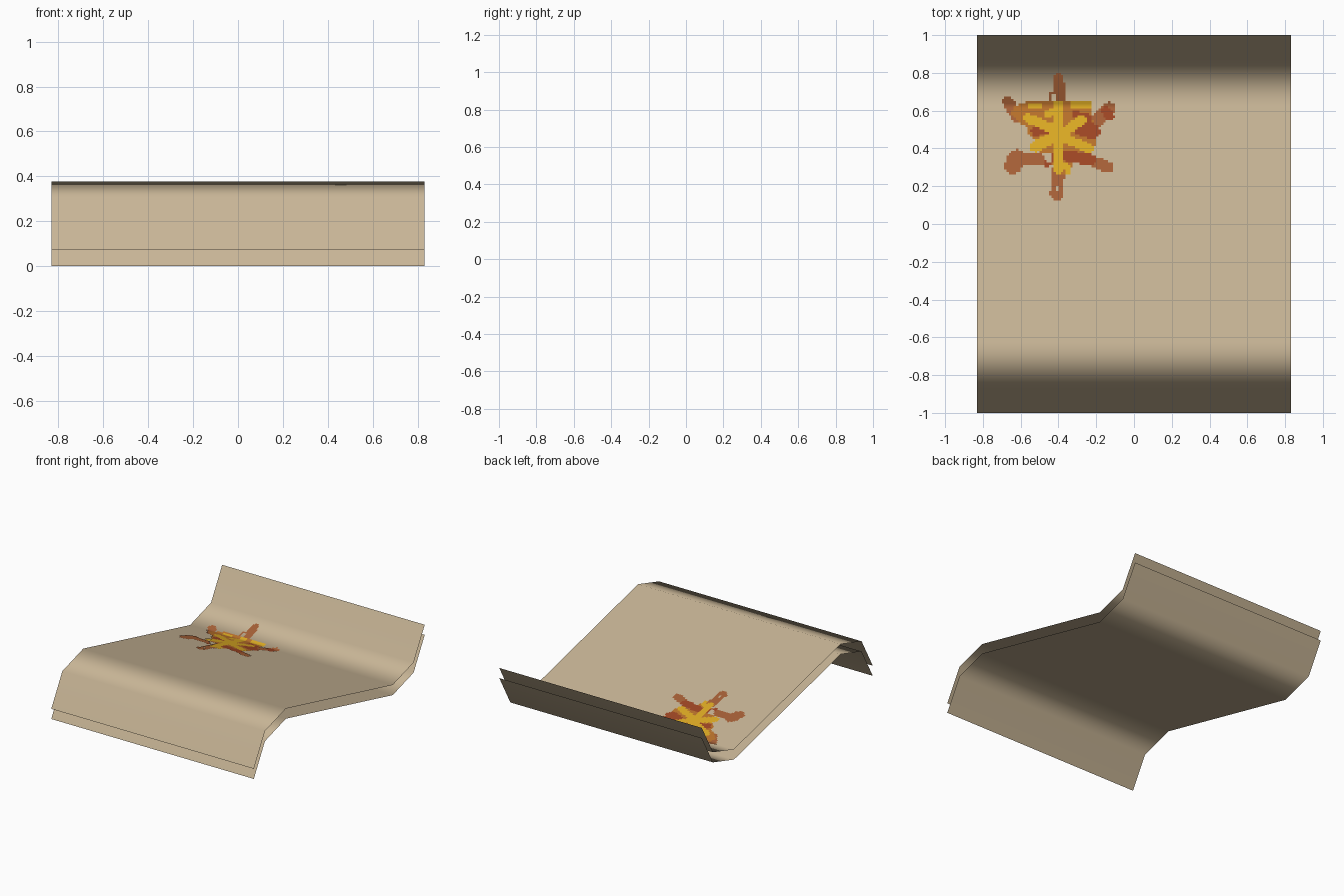
import bpy
from mathutils import Vector

if "Cube" in bpy.data.objects:
    bpy.data.objects.remove(bpy.data.objects["Cube"])

HALF_W, GAP = 0.83, 0.075
# side profile (y, z) of the wavy sheet
PROFILE = [(-1, 0), (-0.87, 0.23), (-0.625, 0.303),
           (0.625, 0), (0.87, 0.073), (1, 0.303)]


def material(name, rgb):
    m = bpy.data.materials.new(name)
    lin = [(c / 255 / 12.92) if c < 11 else ((c / 255 + 0.055) / 1.055) ** 2.4 for c in rgb]
    m.diffuse_color = (*lin, 1)
    m.use_nodes = True
    m.node_tree.nodes["Principled BSDF"].inputs["Base Color"].default_value = m.diffuse_color
    return m


def make_object(name, verts, faces, mats):
    mesh = bpy.data.meshes.new(name)
    mesh.from_pydata(verts, [], faces)
    for m in mats:
        mesh.materials.append(m)
    mesh.polygons.foreach_set("use_smooth", [True] * len(faces))
    obj = bpy.data.objects.new(name, mesh)
    bpy.context.collection.objects.link(obj)
    return obj


def height(y):
    for (y0, z0), (y1, z1) in zip(PROFILE, PROFILE[1:]):
        if y <= y1:
            return z0 + (z1 - z0) * (y - y0) / (y1 - y0)
    return PROFILE[-1][1]


# two parallel open sheets
tan = material("tan_cloth", (200, 181, 150))


def sheet(name, z_off, up):
    verts = [(x, y, z + z_off) for y, z in PROFILE for x in (-HALF_W, HALF_W)]
    faces = [(2 * i, 2 * i + 1, 2 * i + 3, 2 * i + 2) for i in range(len(PROFILE) - 1)]
    if not up:
        faces = [f[::-1] for f in faces]
    obj = make_object(name, verts, faces, [tan])
    obj.modifiers.new("flat_middle", 'WEIGHTED_NORMAL').weight = 90


sheet("upper_sheet", GAP, True)
sheet("lower_sheet", 0, False)

# splat: strokes (x1, y1, x2, y2, radius) painted in order on a fine grid
ARMS = [(-.40, .77, -.39, .62, .03), (-.43, .68, -.43, .60, .02),
        (-.67, .65, -.62, .57, .03), (-.13, .61, -.20, .54, .035),
        (-.65, .34, -.50, .34, .03), (-.64, .31, -.62, .35, .045),
        (-.14, .30, -.28, .36, .03), (-.41, .16, -.40, .28, .035)]
ORANGE = [(-.56, .60, -.27, .60, .045), (-.60, .59, -.50, .52, .045),
          (-.26, .56, -.24, .44, .04), (-.50, .50, -.30, .50, .06),
          (-.46, .43, -.32, .43, .06), (-.40, .40, -.38, .31, .05)]
RED = [(-.28, .51, -.22, .49, .04), (-.35, .36, -.23, .34, .03),
       (-.52, .49, -.46, .50, .025), (-.31, .58, -.24, .56, .02),
       (-.15, .60, -.13, .57, .025), (-.46, .32, -.43, .36, .02)]
YELLOW = [(-.40, .63, -.40, .29, .025), (-.56, .56, -.42, .50, .025),
          (-.52, .41, -.40, .47, .03), (-.38, .48, -.28, .55, .025),
          (-.38, .46, -.24, .40, .025), (-.55, .625, -.50, .625, .015),
          (-.32, .63, -.24, .63, .018), (-.36, .31, -.35, .27, .015),
          (-.46, .58, -.42, .60, .02)]
HOLES = [(-.425, .675, -.425, .665, .012), (-.45, .36, -.45, .34, .012),
         (-.41, .19, -.41, .18, .008)]
LAYERS = [(ARMS, 0), (ORANGE, 1), (RED, 2), (YELLOW, 3), (HOLES, None)]


def inside(p, s):
    a, b = Vector(s[:2]), Vector(s[2:4])
    t = max(0, min(1, (p - a).dot(b - a) / (b - a).length_squared))
    return (p - a - (b - a) * t).length <= s[4]


def paint(p):
    colour = None
    for strokes, c in LAYERS:
        if any(inside(p, s) for s in strokes):
            colour = c
    return colour


CELL = 0.0125
index, verts, faces, colours = {}, [], [], []


def corner(i, j):
    if (i, j) not in index:
        x, y = -0.70 + i * CELL, 0.125 + j * CELL
        index[i, j] = len(verts)
        verts.append((x, y, height(y) + GAP + 0.005))
    return index[i, j]


for i in range(49):
    for j in range(55):
        c = paint(Vector((-0.70 + (i + .5) * CELL, 0.125 + (j + .5) * CELL)))
        if c is not None:
            faces.append((corner(i, j), corner(i + 1, j), corner(i + 1, j + 1), corner(i, j + 1)))
            colours.append(c)

splat = make_object("splat_decal", verts, faces, [
    material("rust_brown", (168, 97, 55)), material("burnt_orange", (187, 114, 43)),
    material("dark_red", (160, 70, 36)), material("mustard_yellow", (222, 172, 36))])
splat.data.polygons.foreach_set("material_index", colours)
